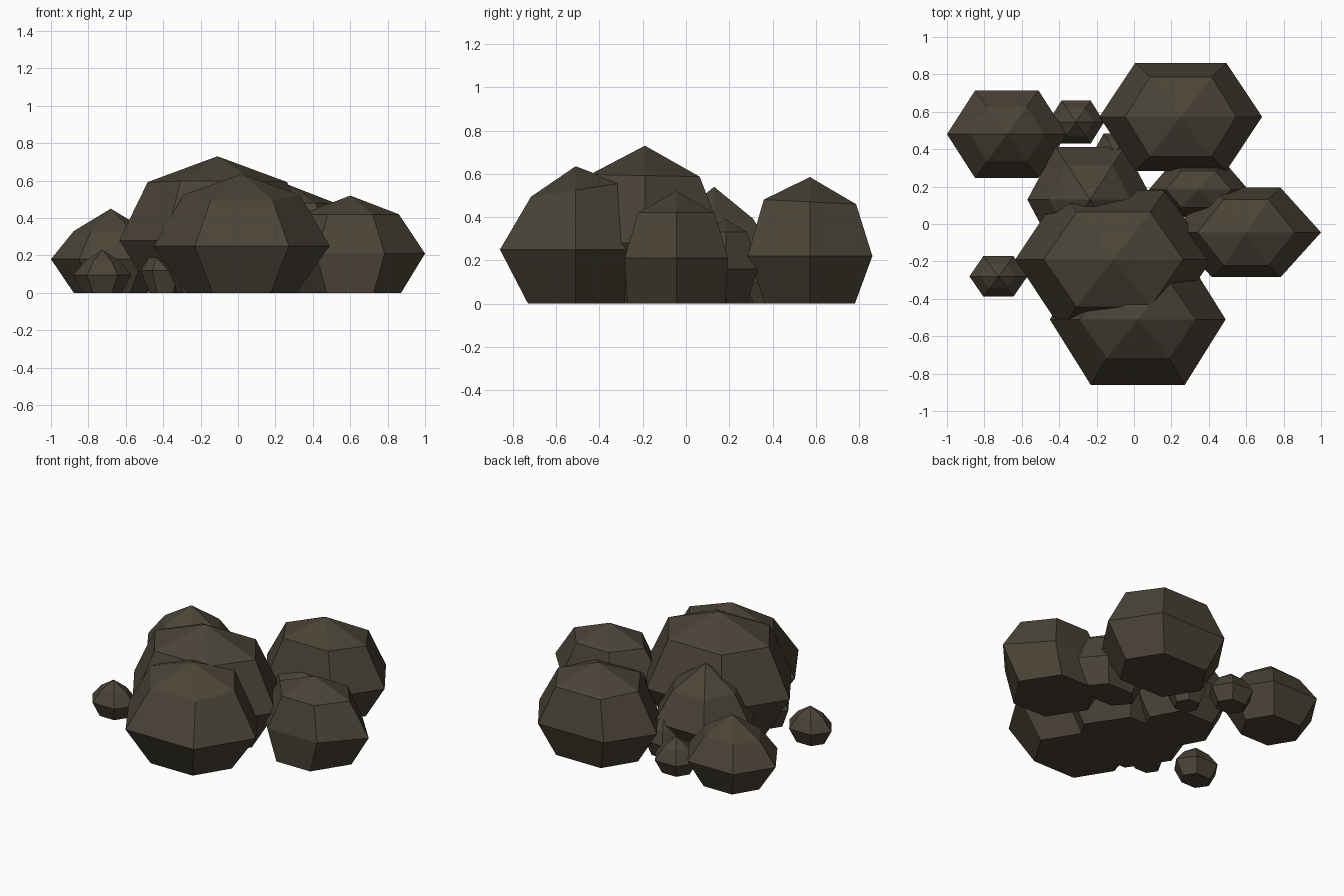
import bpy, bmesh, math

if "Cube" in bpy.data.objects:
    bpy.data.objects.remove(bpy.data.objects["Cube"])

stone = bpy.data.materials.new("dark_brown_stone")
stone.diffuse_color = (0.068, 0.056, 0.038, 1)
stone.use_nodes = True
stone.node_tree.nodes["Principled BSDF"].inputs["Base Color"].default_value = stone.diffuse_color


def rock(name, cx, cy, rx, ry, mid_z, ring_z, top_z, upper=(0.68, 0.68), lower=(0.66, 0.66),
         tilt=0, side=0.52):
    """Six-sided boulder: flat base, widest ring, upper ring (tilted along y) and a peak."""
    bm = bmesh.new()

    def ring(sx, sy, z, slope=0):
        verts = []
        for i in range(6):
            a = math.radians(60 * i)
            # side sets how wide the front and back edges are
            dx = rx * sx * (math.cos(a) if i % 3 == 0 else math.copysign(side, math.cos(a)))
            dy = ry * sy * math.sin(a)
            verts.append(bm.verts.new((cx + dx, cy + dy, z + slope * dy)))
        return verts

    rings = [ring(*lower, 0), ring(1, 1, mid_z), ring(*upper, ring_z, tilt)]
    peak = bm.verts.new((cx, cy, top_z))
    bm.faces.new(rings[0][::-1])
    for i in range(6):
        j = (i + 1) % 6
        for a, b in zip(rings, rings[1:]):
            bm.faces.new((a[i], a[j], b[j], b[i]))
        bm.faces.new((rings[2][i], rings[2][j], peak))
    mesh = bpy.data.meshes.new(name)
    bm.to_mesh(mesh)
    bm.free()
    mesh.materials.append(stone)
    obj = bpy.data.objects.new(name, mesh)
    bpy.context.collection.objects.link(obj)


# Large boulders
rock("front_boulder", 0.02, -0.51, 0.47, 0.404, 0.25, 0.525, 0.635, (0.66, 0.59), (0.62, 0.63), 0.15, 0.535)
rock("center_boulder", -0.11, -0.19, 0.525, 0.43, 0.28, 0.592, 0.73, (0.71, 0.68), (0.66, 0.66), -0.02, 0.53)
rock("right_boulder", 0.60, -0.045, 0.40, 0.276, 0.21, 0.42, 0.52, (0.65, 0.74), (0.68, 0.95), 0, 0.46)
rock("back_right_boulder", 0.25, 0.573, 0.435, 0.333, 0.22, 0.47, 0.585, (0.68, 0.74), (0.68, 0.72), -0.05, 0.56)
rock("back_left_boulder", -0.68, 0.48, 0.32, 0.27, 0.18, 0.33, 0.45, (0.62, 0.62), (0.62, 0.66), 0, 0.53)

# Medium boulders between the large ones
rock("left_inner_boulder", -0.235, 0.13, 0.335, 0.325, 0.20, 0.39, 0.54, (0.65, 0.65), side=0.55)
rock("right_inner_boulder", 0.345, 0.185, 0.265, 0.17, 0.16, 0.33, 0.39, (0.66, 0.66))

# Small stones
rock("back_pebble", -0.31, 0.545, 0.15, 0.133, 0.09, 0.17, 0.23, (0.62, 0.62))
rock("left_pebble", -0.725, -0.28, 0.155, 0.125, 0.095, 0.17, 0.23, (0.6, 0.6))
rock("gap_pebble", -0.10, 0.38, 0.12, 0.12, 0.10, 0.18, 0.25, (0.65, 0.65))
rock("inner_pebble", -0.39, -0.34, 0.13, 0.11, 0.12, 0.2, 0.25, (0.62, 0.62))
